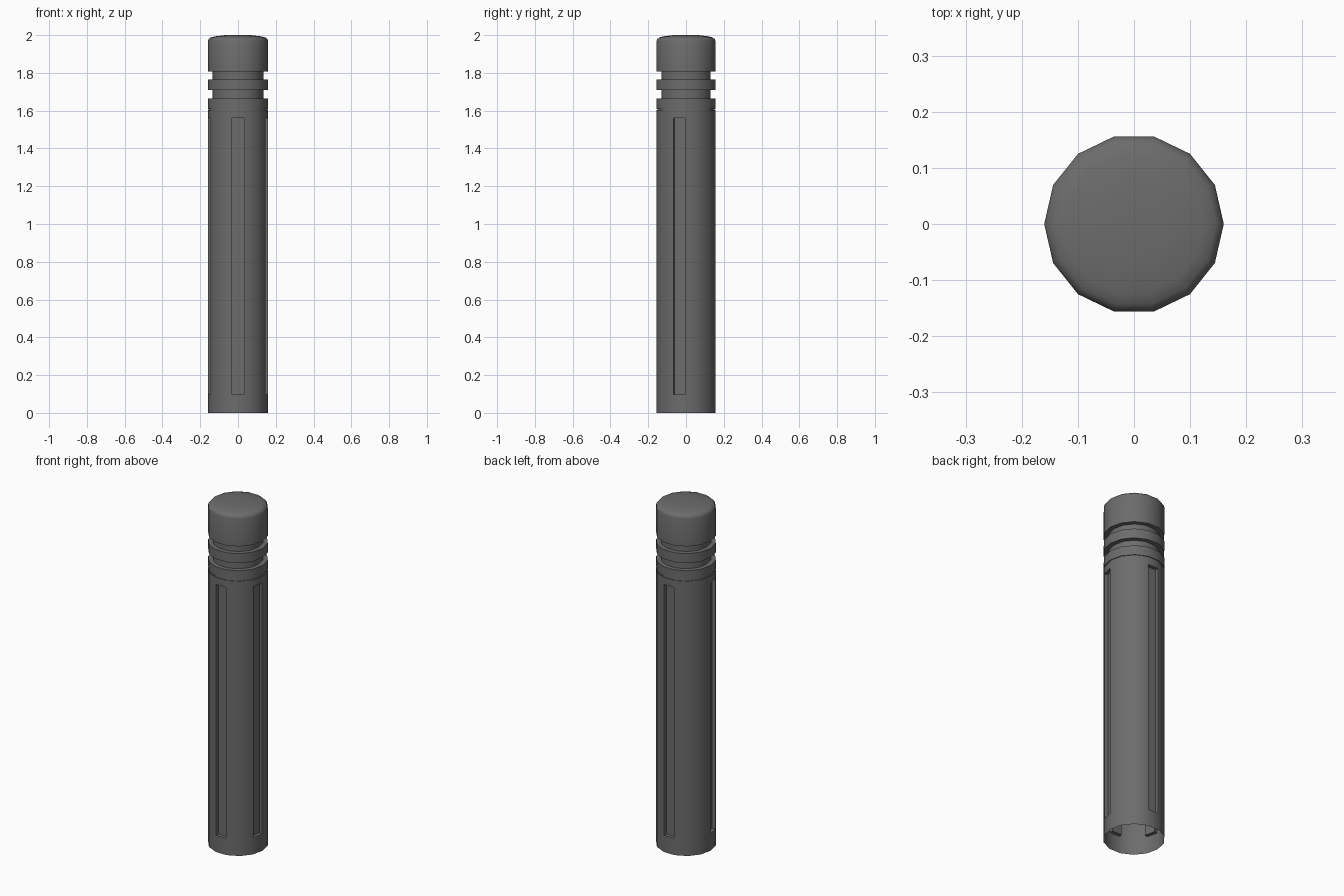
import bpy, bmesh, math

if "Cube" in bpy.data.objects:
    bpy.data.objects.remove(bpy.data.objects["Cube"])

SIDES = 14
grey = bpy.data.materials.new("dark grey")
grey.diffuse_color = (0.15, 0.15, 0.15, 1)
grey.use_nodes = True
grey.node_tree.nodes["Principled BSDF"].inputs["Base Color"].default_value = grey.diffuse_color


def lathe(bm, profile):
    """Spin (radius, z) points into rings; a radius of 0 closes with a fan."""
    rings = []
    for r, z in profile:
        if r == 0:
            rings.append([bm.verts.new((0, 0, z))] * SIDES)
        else:
            rings.append([bm.verts.new((r * math.cos(2 * math.pi * i / SIDES),
                                        r * math.sin(2 * math.pi * i / SIDES), z))
                          for i in range(SIDES)])
    bands = []
    for a, b in zip(rings, rings[1:]):
        band = []
        for i in range(SIDES):
            j = (i + 1) % SIDES
            quad = [a[i], a[j], b[j], b[i]]
            band.append(bm.faces.new(list(dict.fromkeys(quad))))
        bands.append(band)
    return bands


def finish(bm, name):
    bm.normal_update()
    mesh = bpy.data.meshes.new(name)
    bm.to_mesh(mesh)
    bm.free()
    mesh.materials.append(grey)
    ob = bpy.data.objects.new(name, mesh)
    bpy.context.collection.objects.link(ob)
    bpy.ops.object.select_all(action='DESELECT')
    ob.select_set(True)
    bpy.context.view_layer.objects.active = ob
    bpy.ops.object.shade_smooth_by_angle(angle=math.radians(32))
    return ob


# hollow post body, open at the bottom, with four long recessed slots
bm = bmesh.new()
bands = lathe(bm, [(0.16, 0), (0.16, 0.094), (0.16, 1.566), (0.16, 1.603)])
bm.normal_update()
slots = [bands[1][i] for i in (3, 7, 10, 13)]
bmesh.ops.inset_individual(bm, faces=slots, thickness=0.006)
bmesh.ops.inset_individual(bm, faces=slots, thickness=0.0003, depth=-0.02)
finish(bm, "post_body")

# thin seam, two grooves and the rounded cap
bm = bmesh.new()
lathe(bm, [(0.16, 1.603), (0.156, 1.603), (0.156, 1.61), (0.16, 1.61),
           (0.16, 1.665), (0.134, 1.665), (0.134, 1.71), (0.16, 1.71),
           (0.16, 1.765), (0.134, 1.765), (0.134, 1.807), (0.16, 1.807),
           (0.16, 1.968), (0.156, 1.979), (0.146, 1.987), (0.125, 1.993),
           (0.068, 2.0), (0, 2.0)])
finish(bm, "post_head")
